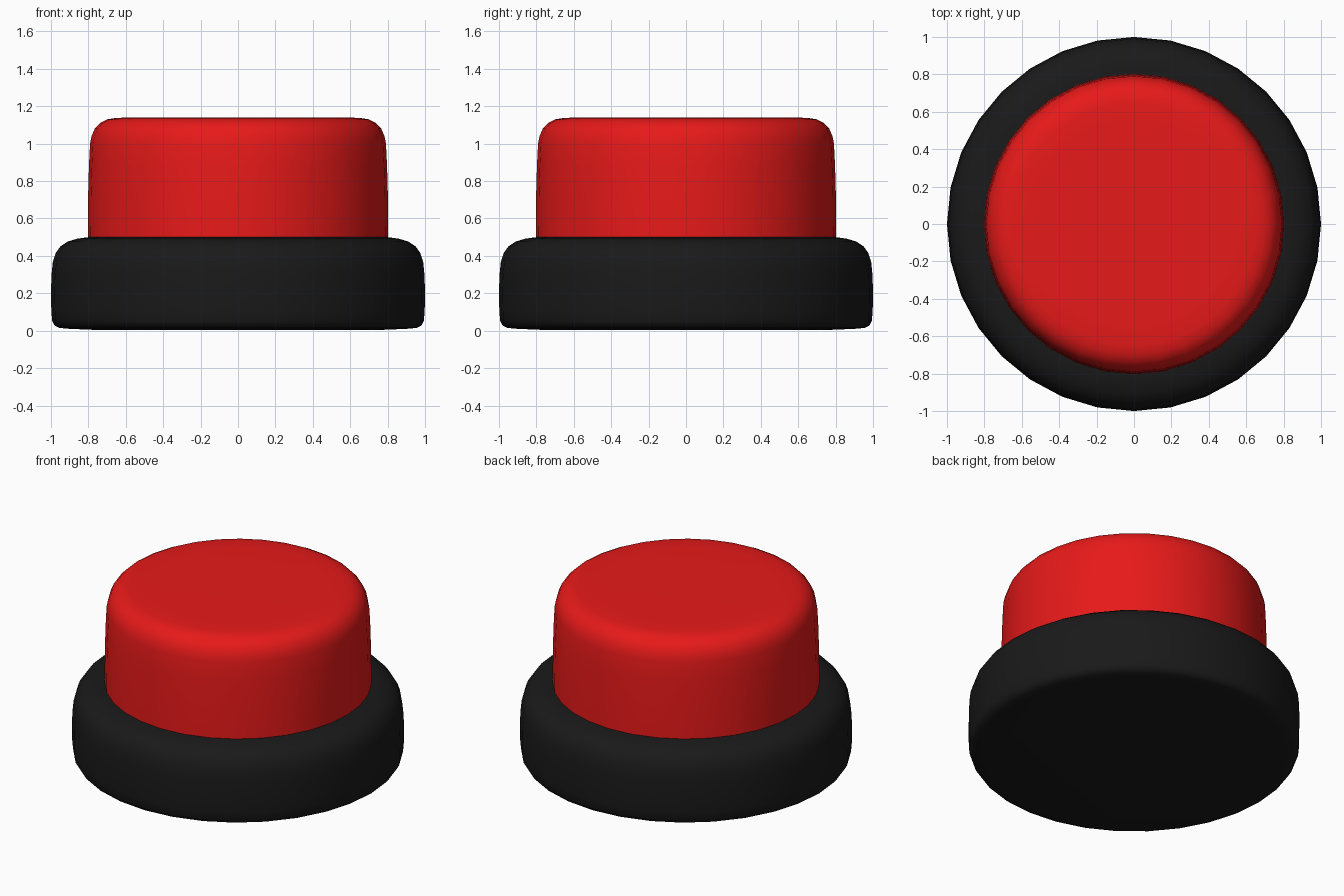
import bpy, bmesh, math

if "Cube" in bpy.data.objects:
    bpy.data.objects.remove(bpy.data.objects["Cube"])

SIDES = 32


def material(name, color):
    mat = bpy.data.materials.new(name)
    mat.diffuse_color = color
    mat.use_nodes = True
    mat.node_tree.nodes["Principled BSDF"].inputs["Base Color"].default_value = mat.diffuse_color
    return mat


def lathe(name, profile, mat, close_bottom=True):
    """Revolve (radius, z) points listed from bottom to top, closing the ends."""
    bm = bmesh.new()
    rings = []
    for r, z in profile:
        rings.append([bm.verts.new((r * math.cos(2 * math.pi * i / SIDES),
                                    r * math.sin(2 * math.pi * i / SIDES), z))
                      for i in range(SIDES)])
    for low, high in zip(rings, rings[1:]):
        for i in range(SIDES):
            j = (i + 1) % SIDES
            bm.faces.new((low[i], low[j], high[j], high[i]))
    if close_bottom:
        bm.faces.new(rings[0][::-1])
    bm.faces.new(rings[-1])
    for f in bm.faces:
        f.smooth = True
    mesh = bpy.data.meshes.new(name)
    bm.to_mesh(mesh)
    bm.free()
    mesh.materials.append(mat)
    obj = bpy.data.objects.new(name, mesh)
    bpy.context.collection.objects.link(obj)
    return obj


# Black housing with a soft upper shoulder and a tight lower edge
lathe("button_base",
      [(0.78, 0.005), (0.90, 0.01), (0.955, 0.015), (0.98, 0.027), (0.993, 0.05),
       (0.998, 0.10), (1.0, 0.20), (0.997, 0.30), (0.99, 0.37), (0.975, 0.415),
       (0.95, 0.45), (0.91, 0.477), (0.86, 0.492), (0.80, 0.50)],
      material("black_plastic", (0.01, 0.01, 0.01, 1)))

# Red plunger with slightly tapered wall and rounded rim
lathe("push_cap",
      [(0.803, 0.50), (0.802, 0.70), (0.797, 0.88), (0.791, 1.0), (0.783, 1.04),
       (0.766, 1.08), (0.738, 1.11), (0.70, 1.13), (0.65, 1.138), (0.55, 1.14)],
      material("red_plastic", (0.8, 0.01, 0.01, 1)), close_bottom=False)
